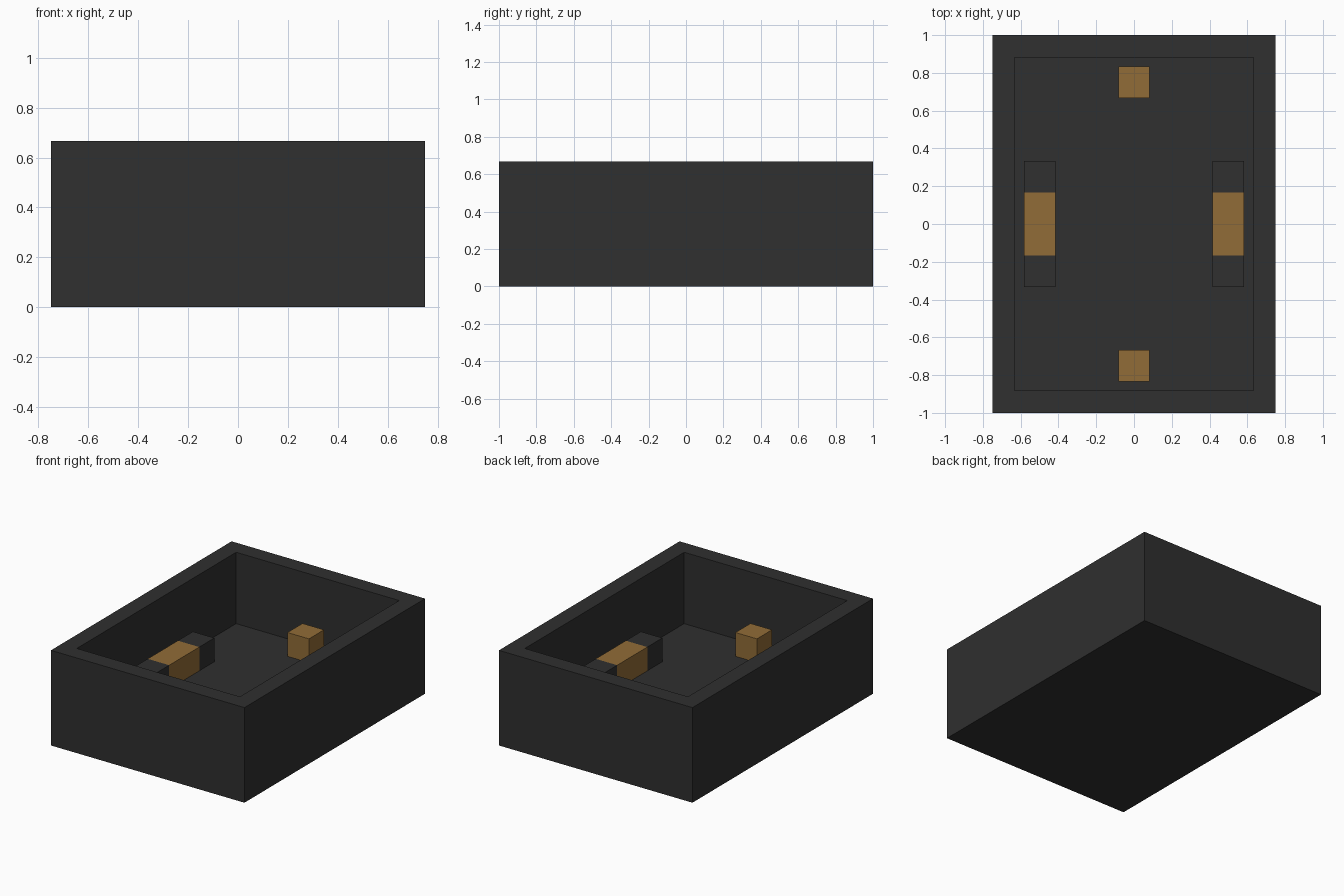
import bpy
import bmesh
from mathutils import Matrix, Vector

U = 1 / 12  # grid unit of the model

cube = bpy.data.objects.get("Cube")
if cube:
    bpy.data.objects.remove(cube, do_unlink=True)


def material(name, rgb):
    mat = bpy.data.materials.new(name)
    mat.use_nodes = True
    colour = (*rgb, 1)
    mat.diffuse_color = colour
    mat.node_tree.nodes["Principled BSDF"].inputs["Base Color"].default_value = colour
    return mat


charcoal = material("charcoal", (0.029, 0.029, 0.029))
ochre = material("ochre", (0.285, 0.15, 0.038))


def box(size, centre):
    bm = bmesh.new()
    matrix = Matrix.Translation(Vector(centre) * U) @ Matrix.Diagonal((*(Vector(size) * U), 1))
    bmesh.ops.create_cube(bm, size=1, matrix=matrix)
    return bm


def finish(name, bm, *materials):
    mesh = bpy.data.meshes.new(name)
    bm.normal_update()
    bm.to_mesh(mesh)
    bm.free()
    for mat in materials:
        mesh.materials.append(mat)
    bpy.context.collection.objects.link(bpy.data.objects.new(name, mesh))


# Open tray: inset the top face, then sink it to make the cavity
bm = box((18, 24, 8), (0, 0, 4))
bm.normal_update()
top = max(bm.faces, key=lambda f: f.calc_center_median().z)
bmesh.ops.inset_region(bm, faces=[top], thickness=2 * U)
floor = bmesh.ops.extrude_discrete_faces(bm, faces=[top])["faces"][0]
bmesh.ops.translate(bm, verts=floor.verts, vec=(0, 0, -6 * U))
finish("tray", bm, charcoal)

# Side blocks with an ochre middle section
for side, sign in (("right", -1), ("left", 1)):
    bm = box((2, 8, 2), (sign * 6, 0, 3))
    for y in (-2, 2):
        bmesh.ops.bisect_plane(bm, geom=bm.verts[:] + bm.edges[:] + bm.faces[:],
                               plane_co=(0, y * U, 0), plane_no=(0, 1, 0))
    for face in bm.faces:
        face.material_index = int(abs(face.calc_center_median().y) < U)
    finish(side + "_block", bm, charcoal, ochre)

# Small end blocks
for end, sign in (("front", -1), ("back", 1)):
    finish(end + "_block", box((2, 2, 2), (0, sign * 9, 3)), ochre)
